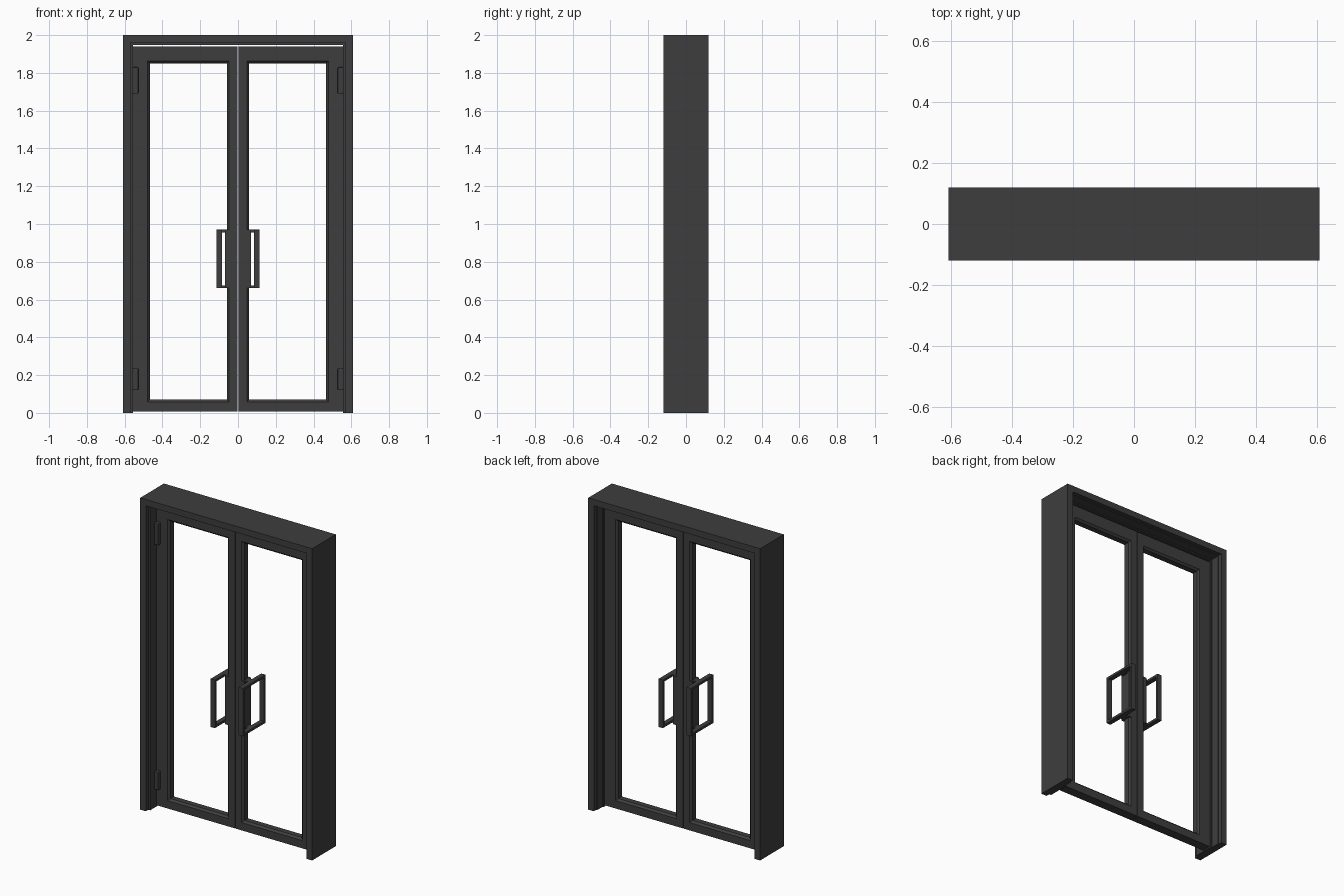
import bpy, bmesh

if "Cube" in bpy.data.objects:
    bpy.data.objects.remove(bpy.data.objects["Cube"])

# One dark charcoal paint for everything
paint = bpy.data.materials.new("charcoal paint")
paint.diffuse_color = (0.048, 0.048, 0.048, 1.0)
paint.use_nodes = True
paint.node_tree.nodes["Principled BSDF"].inputs["Base Color"].default_value = paint.diffuse_color


def finish(name, bm, bevel=0.0):
    bmesh.ops.recalc_face_normals(bm, faces=bm.faces)
    me = bpy.data.meshes.new(name)
    bm.to_mesh(me)
    bm.free()
    me.materials.append(paint)
    ob = bpy.data.objects.new(name, me)
    bpy.context.collection.objects.link(ob)
    if bevel:
        m = ob.modifiers.new("soft edges", 'BEVEL')
        m.width = bevel
        m.segments = 2
        m.limit_method = 'ANGLE'
    return ob


def box(name, x0, x1, y0, y1, z0, z1, bevel=0.0):
    bm = bmesh.new()
    bmesh.ops.create_cube(bm, size=1)
    for v in bm.verts:
        v.co = ((x0 + x1) / 2 + v.co.x * (x1 - x0),
                (y0 + y1) / 2 + v.co.y * (y1 - y0),
                (z0 + z1) / 2 + v.co.z * (z1 - z0))
    return finish(name, bm, bevel)


def mitred(name, a0, a1, b0, b1, profile, closed=True, axes="xyz", bevel=0.0):
    """Sweep a closed (inset, depth) profile round a rectangle with mitred corners.
    closed=False leaves the bottom side out, giving a portal."""
    bm = bmesh.new()
    rings = []
    for a, sa, b, sb in ((a0, 1, b0, 1), (a0, 1, b1, -1), (a1, -1, b1, -1), (a1, -1, b0, 1)):
        if not closed and sb == 1:
            sb = 0
        ring = []
        for inset, d in profile:
            p, q = a + sa * inset, b + sb * inset
            ring.append(bm.verts.new((p, d, q) if axes == "xyz" else (d, p, q)))
        rings.append(ring)
    n = len(profile)
    for i in range(4 if closed else 3):
        r, s = rings[i], rings[(i + 1) % 4]
        for k in range(n):
            bm.faces.new((r[k], r[(k + 1) % n], s[(k + 1) % n], s[k]))
    if not closed:
        bm.faces.new(rings[0])
        bm.faces.new(rings[3])
    return finish(name, bm, bevel)


# Surrounding frame: stepped towards the doors on both sides
frame_profile = [(0, -0.12), (0.040, -0.12), (0.040, -0.095), (0.053, -0.095),
                 (0.053, 0.04), (0.046, 0.04), (0.046, 0.095), (0.040, 0.095),
                 (0.040, 0.12), (0, 0.12)]
mitred("door_frame", -0.61, 0.61, 0.0, 2.0, frame_profile, closed=False)

# Door leaf profile: chamfered edge around the open pane
w = 0.09
leaf_profile = [(0, -0.03), (w - 0.012, -0.03), (w, -0.018), (w, 0.018), (w - 0.012, 0.03), (0, 0.03)]

for side, s in (("left", -1), ("right", 1)):
    def span(a, b):
        return sorted((s * a, s * b))

    # Leaf: mitred core plus the individual rails and stiles
    x0, x1 = span(0.0015, 0.557)
    bm_leaf = mitred(side + "_door_leaf", x0, x1, 0.008, 1.94, leaf_profile)
    # Pull the opening to its real size: narrow meeting stile and bottom rail
    for v in bm_leaf.data.vertices:
        if abs(v.co.x) < 0.1 and abs(v.co.x) > 0.01:
            v.co.x -= s * 0.033
        if 0.01 < v.co.z < 0.15:
            v.co.z -= 0.028

    # Hinges on the front
    for level, z0, z1 in (("lower", 0.12, 0.235), ("upper", 1.69, 1.83)):
        h0, h1 = span(0.528, 0.556)
        box(f"{side}_{level}_hinge", h0, h1, -0.055, -0.025, z0, z1, 0.004)

    # Pull handle: a loop passing through the pane, with grips front and back
    h0, h1 = span(0.084, 0.115)
    mitred(side + "_pull_handle", -0.115, 0.115, 0.66, 0.97,
           [(0, h0), (0.016, h0), (0.016, h1), (0, h1)], axes="yxz", bevel=0.002)
    # Brackets and fixing plate joining the handle to the meeting stile
    for level, z in (("lower", 0.66), ("upper", 0.956)):
        b0, b1 = span(0.05, 0.09)
        box(f"{side}_{level}_handle_bracket", b0, b1, -0.02, 0.02, z, z + 0.014)
    p0, p1 = span(0.045, 0.068)
    box(side + "_handle_plate", p0, p1, -0.034, 0.034, 0.66, 0.97)
